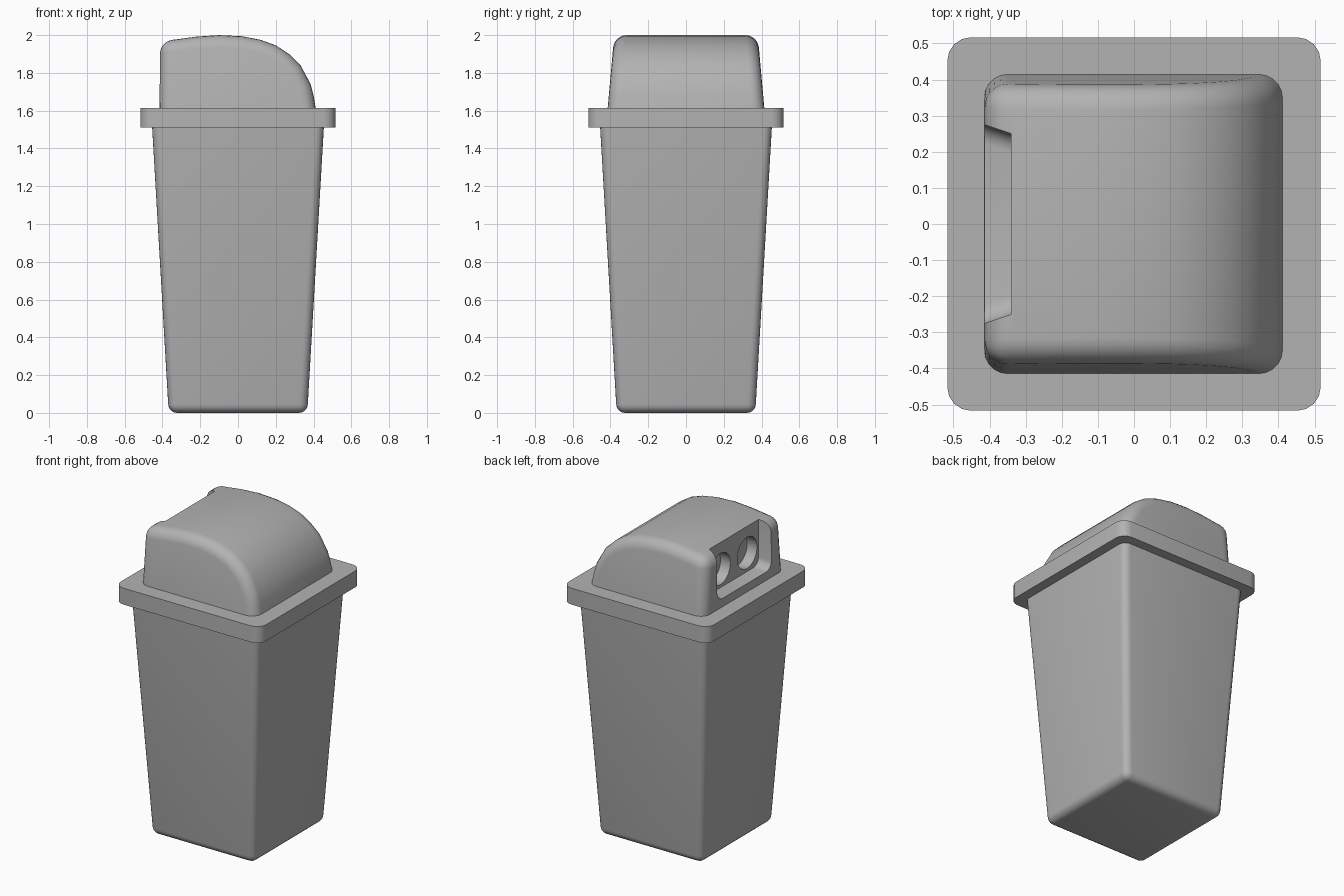
import bpy, bmesh, math
from mathutils import Matrix

cube = bpy.data.objects.get("Cube")
if cube:
    bpy.data.objects.remove(cube, do_unlink=True)

grey = bpy.data.materials.new("plain grey")
grey.use_nodes = True
grey.diffuse_color = (0.45, 0.45, 0.45, 1)
grey.node_tree.nodes["Principled BSDF"].inputs["Base Color"].default_value = (0.45, 0.45, 0.45, 1)


def finish(name, bm, material=True):
    bmesh.ops.recalc_face_normals(bm, faces=bm.faces)
    mesh = bpy.data.meshes.new(name)
    bm.to_mesh(mesh)
    bm.free()
    obj = bpy.data.objects.new(name, mesh)
    bpy.context.collection.objects.link(obj)
    if material:
        mesh.materials.append(grey)
    return obj


def activate(obj):
    bpy.ops.object.select_all(action='DESELECT')
    obj.select_set(True)
    bpy.context.view_layer.objects.active = obj


def smooth(obj, angle=35):
    activate(obj)
    bpy.ops.object.shade_smooth_by_angle(angle=math.radians(angle))


def bevel(bm, test, width, segments):
    edges = [e for e in bm.edges if test(e)]
    bmesh.ops.bevel(bm, geom=edges, offset=width, offset_type='OFFSET',
                    segments=segments, profile=0.5, affect='EDGES', clamp_overlap=True)


def tapered_box(z0, z1, half0, half1):
    bm = bmesh.new()
    bmesh.ops.create_cube(bm, size=2)
    for v in bm.verts:
        half = half1 if v.co.z > 0 else half0
        v.co.x *= half
        v.co.y *= half
        v.co.z = z1 if v.co.z > 0 else z0
    return bm


def mid(e):
    return (e.verts[0].co + e.verts[1].co) / 2


# Tapered bin body, rounded on the corners and around the base
bm = tapered_box(0, 1.52, 0.367, 0.455)
bevel(bm, lambda e: mid(e).z < 1.5, 0.045, 5)
smooth(finish("bin_body", bm), 40)

# Flat rim with rounded corners
bm = tapered_box(1.51, 1.615, 0.517, 0.517)
bevel(bm, lambda e: 1.52 < mid(e).z < 1.6, 0.065, 4)
smooth(finish("rim", bm))

# Domed lid: side profile extruded across, with sides leaning inward
base = 1.61
profile = [(-0.415, base), (-0.413, 1.967), (-0.33, 1.977), (-0.22, 1.992), (-0.1, 2.0),
           (0.02, 1.994), (0.12, 1.975), (0.2, 1.946), (0.27, 1.9), (0.33, 1.842),
           (0.385, 1.74), (0.4, 1.68), (0.412, base)]
bm = bmesh.new()
sides = []
for s in (-1, 1):
    loop = [bm.verts.new((x, s * (0.415 - 0.09 * (z - base)), z)) for x, z in profile]
    bm.faces.new(loop)
    sides.append(loop)
n = len(profile)
for i in range(n):
    j = (i + 1) % n
    bm.faces.new((sides[0][i], sides[0][j], sides[1][j], sides[1][i]))
bmesh.ops.recalc_face_normals(bm, faces=bm.faces)


def rounded(e):
    above = mid(e).z > base + 0.01
    side = e.verts[0].co.y * e.verts[1].co.y > 0
    back_top = all(abs(v.co.z - 1.967) < 0.001 for v in e.verts)
    return above and (side or back_top)


bevel(bm, rounded, 0.065, 5)
lid = finish("domed_lid", bm)


def cut(target, cutter):
    cutter.hide_render = True
    activate(target)
    mod = target.modifiers.new("cut", 'BOOLEAN')
    mod.operation = 'DIFFERENCE'
    mod.solver = 'EXACT'
    mod.object = cutter
    bpy.ops.object.modifier_apply(modifier=mod.name)
    bpy.data.objects.remove(cutter, do_unlink=True)


# Recessed opening with rounded lower corners, open through the top edge
bm = bmesh.new()
bmesh.ops.create_cube(bm, size=2)
for v in bm.verts:
    outer = v.co.x < 0
    v.co.y *= 0.28 if outer else 0.25
    if v.co.z > 0:
        v.co.z = 2.1
    else:
        v.co.z = 1.665 if outer else 1.685
    v.co.x = -0.43 if outer else -0.34
bevel(bm, lambda e: mid(e).z < 1.7 and abs(mid(e).y) > 0.2, 0.05, 5)
cut(lid, finish("recess_cutter", bm, False))

# Pair of round sockets in the back wall of the recess
for y in (-0.135, 0.135):
    bm = bmesh.new()
    place = Matrix.Translation((-0.33, y, 1.805)) @ Matrix.Rotation(math.pi / 2, 4, 'Y')
    bmesh.ops.create_cone(bm, cap_ends=True, segments=32, radius1=0.1, radius2=0.1,
                          depth=0.12, matrix=place)
    cut(lid, finish("socket_cutter", bm, False))
smooth(lid, 35)
